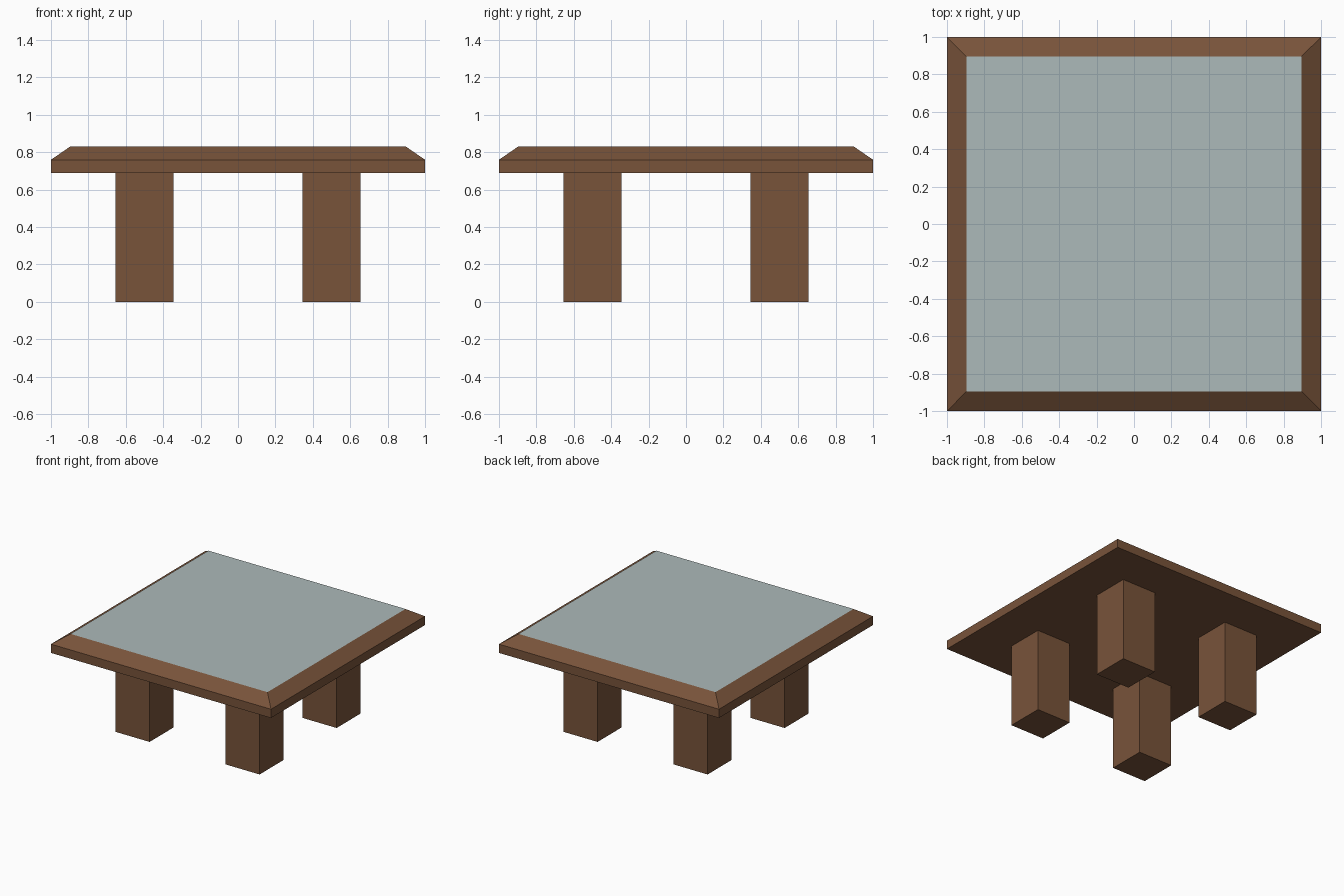
import bpy
import bmesh

if "Cube" in bpy.data.objects:
    bpy.data.objects.remove(bpy.data.objects["Cube"])


def material(name, rgb):
    m = bpy.data.materials.new(name)
    m.diffuse_color = (*rgb, 1.0)
    m.use_nodes = True
    m.node_tree.nodes["Principled BSDF"].inputs["Base Color"].default_value = m.diffuse_color
    return m


WOOD = material("brown wood", (0.188, 0.087, 0.042))
GLASS = material("pale grey glass", (0.413, 0.491, 0.491))


def finish(bm, name, mats):
    bmesh.ops.recalc_face_normals(bm, faces=bm.faces)
    mesh = bpy.data.meshes.new(name)
    bm.to_mesh(mesh)
    bm.free()
    for m in mats:
        mesh.materials.append(m)
    obj = bpy.data.objects.new(name, mesh)
    bpy.context.collection.objects.link(obj)
    return obj


def stacked_squares(name, sections, mats, centre=(0, 0)):
    """Closed solid through square sections given as (half width, height)."""
    bm = bmesh.new()
    cx, cy = centre
    rings = [[bm.verts.new((cx + sx * h, cy + sy * h, z))
              for sx, sy in ((-1, -1), (1, -1), (1, 1), (-1, 1))]
             for h, z in sections]
    bm.faces.new(rings[0])
    for low, high in zip(rings, rings[1:]):
        for i in range(4):
            j = (i + 1) % 4
            bm.faces.new((low[i], low[j], high[j], high[i]))
    top = bm.faces.new(rings[-1])
    top.material_index = len(mats) - 1
    return finish(bm, name, mats)


# Table top: straight edge, bevelled rim, glass face on top
stacked_squares("table_top", [(1.0, 0.688), (1.0, 0.76), (0.895, 0.832)],
                [WOOD, GLASS])

# Four square legs
for side, sx in (("left", -1), ("right", 1)):
    for end, sy in (("front", -1), ("back", 1)):
        stacked_squares(f"{end}_{side}_leg", [(0.155, 0.0), (0.155, 0.688)],
                        [WOOD], (sx * 0.5, sy * 0.5))
